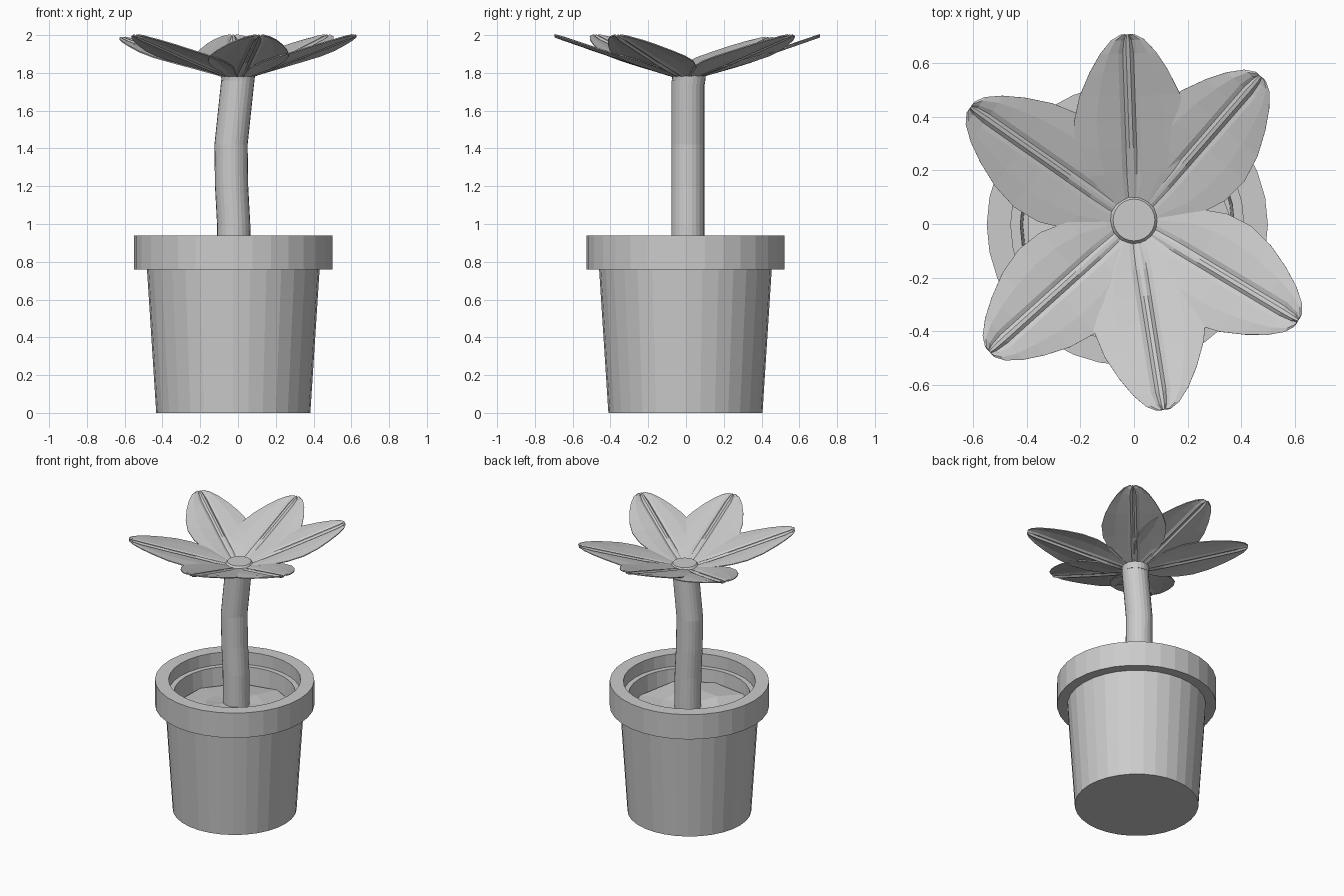
import bpy, bmesh, math, random
from mathutils import Vector

if "Cube" in bpy.data.objects:
    bpy.data.objects.remove(bpy.data.objects["Cube"])

random.seed(4)
PX, PY = -0.025, -0.003


def make(name, verts, faces):
    me = bpy.data.meshes.new(name)
    me.from_pydata(verts, [], faces)
    bm = bmesh.new()
    bm.from_mesh(me)
    bmesh.ops.recalc_face_normals(bm, faces=bm.faces)
    bm.to_mesh(me)
    bm.free()
    ob = bpy.data.objects.new(name, me)
    bpy.context.collection.objects.link(ob)
    return ob


def tube(name, rings, n, loop=False):
    # rings: (centre x, centre y, z, radius); capped unless looped
    verts = [(x + r * math.cos(2 * math.pi * i / n), y + r * math.sin(2 * math.pi * i / n), z)
             for x, y, z, r in rings for i in range(n)]
    m = len(rings)
    faces = []
    for j in range(m if loop else m - 1):
        k = (j + 1) % m
        faces += [(j * n + i, j * n + (i + 1) % n, k * n + (i + 1) % n, k * n + i) for i in range(n)]
    if not loop:
        faces += [tuple(range(n))[::-1], tuple((m - 1) * n + i for i in range(n))]
    return make(name, verts, faces)


# Pot body, hollow at the top
body = [(0.0, 0.408), (0.76, 0.457), (0.85, 0.462), (0.85, 0.40), (0.68, 0.39)]
tube("pot_body", [(PX, PY, z, r) for z, r in body], 32)

# Rim collar
rim = [(0.76, 0.525), (0.94, 0.525), (0.94, 0.435), (0.76, 0.435)]
tube("pot_rim", [(PX, PY, z, r) for z, r in rim], 32, loop=True)

# Lumpy soil
verts, faces = [(PX, PY, 0.77)], []
n = 9
for r, z in ((0.2, 0.77), (0.395, 0.745)):
    for i in range(n):
        a = 2 * math.pi * i / n
        verts.append((PX + r * math.cos(a), PY + r * math.sin(a), z + random.uniform(-0.025, 0.025)))
for i in range(n):
    j = (i + 1) % n
    faces += [(0, 1 + i, 1 + j), (1 + i, 1 + n + i, 1 + n + j, 1 + j)]
make("soil", verts, faces)

# Bent stem
stem = [(-0.021, 0.7), (-0.023, 1.0), (-0.034, 1.2), (-0.037, 1.42), (-0.001, 1.76)]
tube("stem", [(x, 0.01, z, 0.088) for x, z in stem], 24)

# Flower centre button
tube("flower_centre", [(0, 0.015, 1.74, 0.085), (0, 0.015, 1.785, 0.09),
                       (0, 0.015, 1.80, 0.078)], 24)

# Petals: ribbed, slightly folded leaves (distance along, half width)
outline = [(0.0, 0.03), (0.08, 0.075), (0.18, 0.165), (0.28, 0.205), (0.38, 0.212), (0.48, 0.188),
           (0.57, 0.147), (0.64, 0.105), (0.69, 0.062), (0.71, 0.025)]
ribs = [(-0.042, 0.0), (-0.022, -0.008), (-0.007, 0.003), (0.007, 0.003), (0.022, -0.008), (0.042, 0.0)]


def petal(name, angle, length, tip_z):
    d = Vector((math.cos(angle), math.sin(angle), 0))
    p = Vector((-d.y, d.x, 0))
    verts, faces = [], []
    for t, w in outline:
        s = min(1.0, w / 0.09)
        cols = [(-w, 0.0), (-0.5 * w - 0.021 * s, 0.004)] + [(x * s * 0.9, z) for x, z in ribs] \
            + [(0.5 * w + 0.021 * s, 0.004), (w, 0.0)]
        cols = [(max(-w, min(w, x)), z) for x, z in cols]
        u = t / 0.71
        fold = 0.15 * max(0, 1 - u * 1.6)
        base = 1.755 + (tip_z - 1.755) * u
        for x, z in cols:
            q = d * (u * length) + p * x
            verts.append((q.x, q.y + 0.008, base + z * min(1, u * 3) + fold * abs(x)))
    c = len(ribs) + 4
    for j in range(len(outline) - 1):
        faces += [(j * c + i, j * c + i + 1, (j + 1) * c + i + 1, (j + 1) * c + i) for i in range(c - 1)]
    ob = make(name, verts, faces)
    m = ob.modifiers.new("thickness", "SOLIDIFY")
    m.thickness = 0.006
    m.offset = 0


for k, (deg, length, tip) in enumerate([(92, 0.70, 1.998), (49, 0.72, 1.998), (-31, 0.715, 1.998),
                                        (-81, 0.71, 1.998), (222, 0.725, 1.998), (145, 0.745, 1.985)]):
    petal(f"petal_{k + 1}", math.radians(deg), length, tip)
